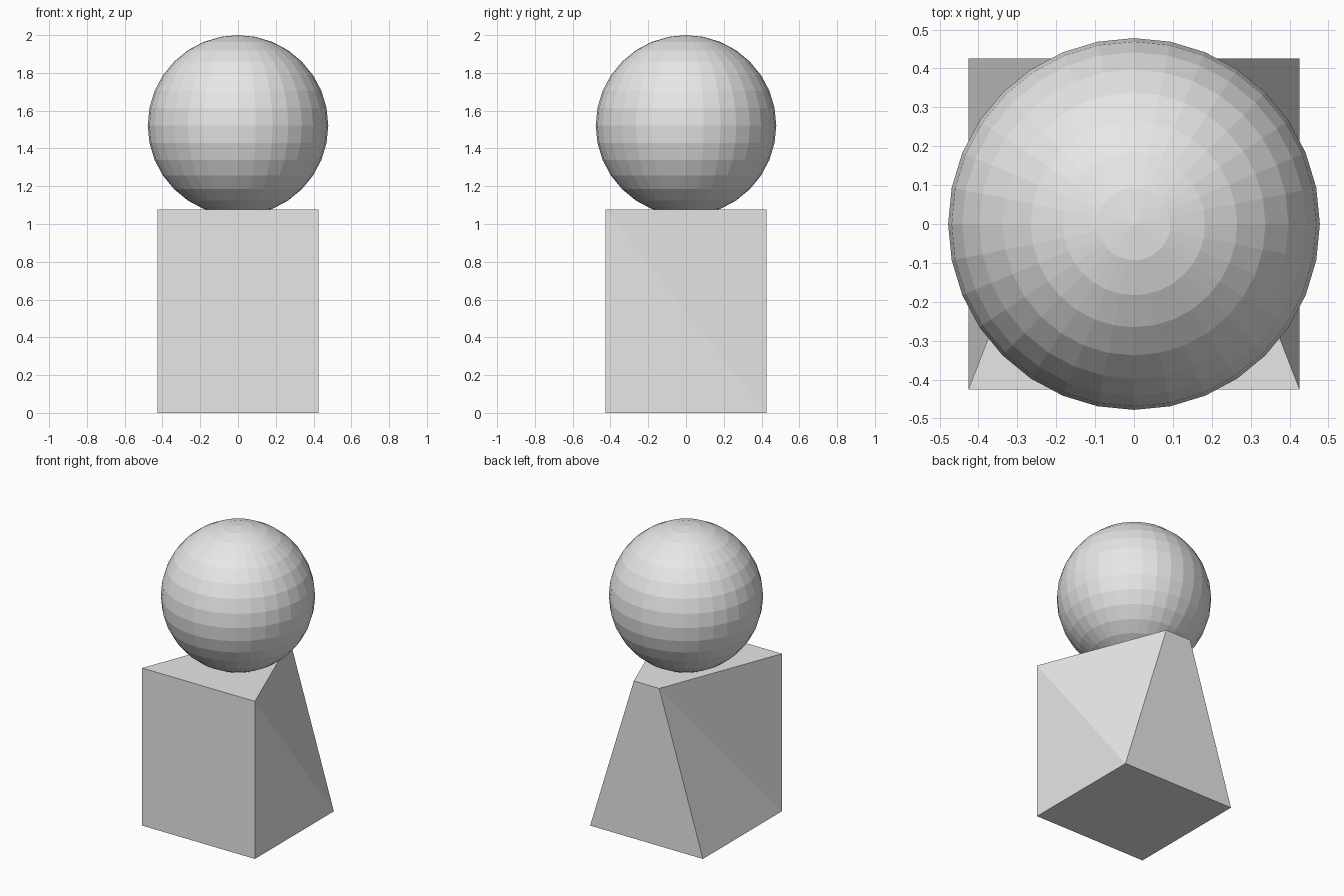
import bpy
import bmesh

if "Cube" in bpy.data.objects:
    bpy.data.objects.remove(bpy.data.objects["Cube"])

grey = bpy.data.materials.new("light grey")
grey.diffuse_color = (0.8, 0.8, 0.8, 1)
grey.use_nodes = True
grey.node_tree.nodes["Principled BSDF"].inputs["Base Color"].default_value = grey.diffuse_color


def finish(bm, name):
    """Turn a bmesh into a flat-shaded grey object."""
    bmesh.ops.recalc_face_normals(bm, faces=bm.faces)
    mesh = bpy.data.meshes.new(name)
    bm.to_mesh(mesh)
    bm.free()
    mesh.materials.append(grey)
    obj = bpy.data.objects.new(name, mesh)
    bpy.context.collection.objects.link(obj)
    return obj


HALF, HEIGHT, NARROW, RADIUS = 0.426, 1.076, 0.096, 0.478

# Body: square block whose top back edge is pinched together
bm = bmesh.new()
fl, fr, br, bl = [bm.verts.new((x, y, 0)) for x, y in
                  ((-HALF, -HALF), (HALF, -HALF), (HALF, HALF), (-HALF, HALF))]
tfl, tfr, tbr, tbl = [bm.verts.new((x, y, HEIGHT)) for x, y in
                      ((-HALF, -HALF), (HALF, -HALF), (NARROW, HALF), (-NARROW, HALF))]
for face in ((fl, bl, br, fr), (tfl, tfr, tbr, tbl),   # bottom, top
             (fl, fr, tfr, tfl), (br, bl, tbl, tbr),   # front, back
             (fr, br, tfr), (br, tbr, tfr),            # twisted right side
             (fl, tbl, bl), (fl, tfl, tbl)):           # twisted left side
    bm.faces.new(face)
finish(bm, "body")

# Head: faceted ball sunk slightly into the body
bm = bmesh.new()
bmesh.ops.create_uvsphere(bm, u_segments=32, v_segments=16, radius=RADIUS)
head = finish(bm, "head")
head.location.z = 2 - RADIUS
